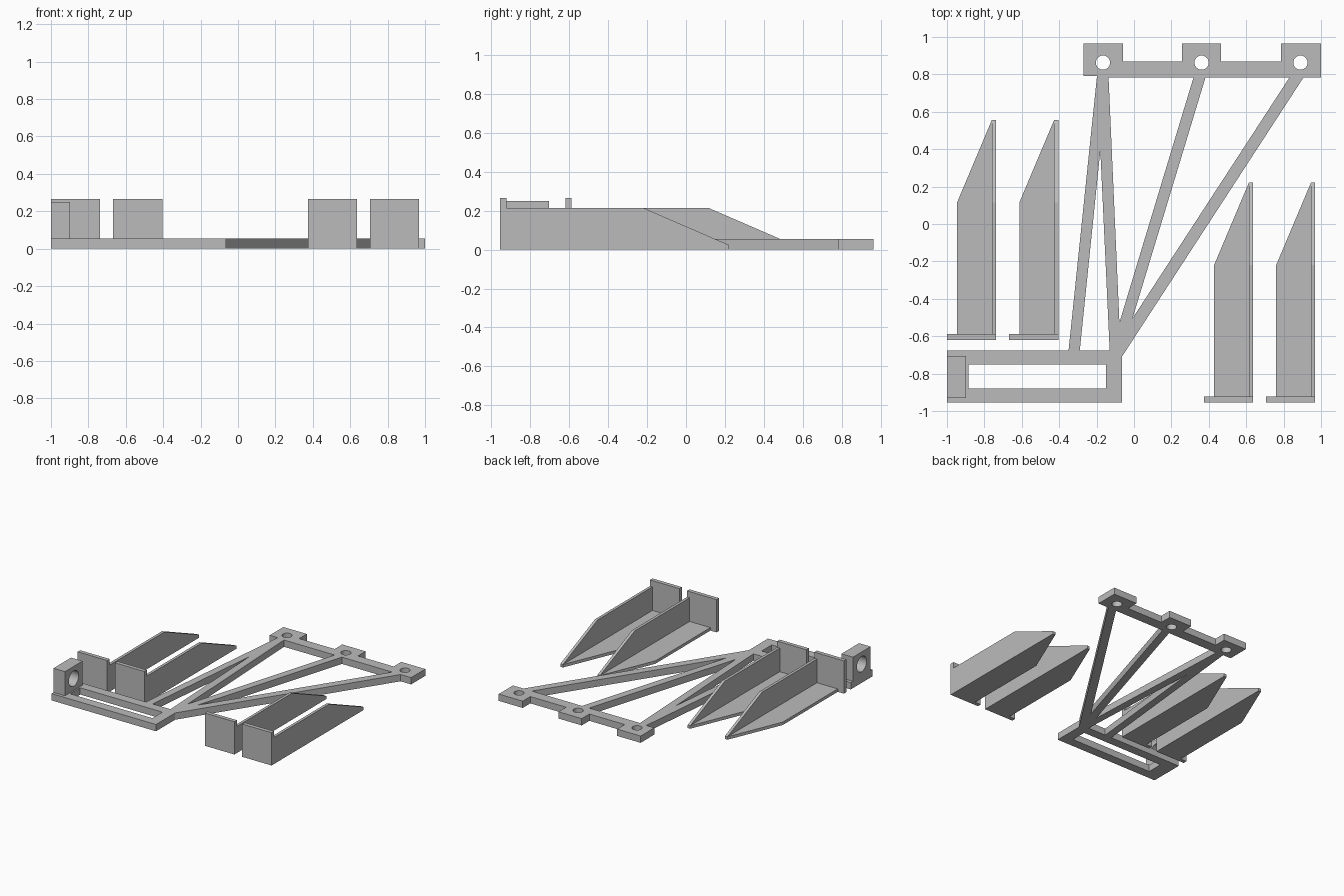
import bpy, bmesh, math
from mathutils import Matrix

if "Cube" in bpy.data.objects:
    bpy.data.objects.remove(bpy.data.objects["Cube"])

grey = bpy.data.materials.new("mid_grey")
grey.diffuse_color = (0.5, 0.5, 0.5, 1)
grey.use_nodes = True
grey.node_tree.nodes["Principled BSDF"].inputs["Base Color"].default_value = grey.diffuse_color

# Local (u, v, depth) -> world, for plan shapes and for side profiles
PLAN = Matrix.Identity(4)
SIDE = Matrix(((0, 0, 1, 0), (1, 0, 0, 0), (0, 1, 0, 0), (0, 0, 0, 1)))


def rect(u0, u1, v0, v1):
    return [(u0, v0), (u1, v0), (u1, v1), (u0, v1)]


def circle(u, v, r, n=32):
    return [(u + r * math.cos(2 * math.pi * i / n),
             v + r * math.sin(2 * math.pi * i / n)) for i in range(n)]


def prism(name, loops, d0, d1, axes=PLAN):
    """Extrude an outline (first loop) with holes (other loops) from d0 to d1."""
    cu = bpy.data.curves.new(name + "_profile", 'CURVE')
    cu.dimensions = '2D'
    cu.fill_mode = 'BOTH'
    cu.extrude = (d1 - d0) / 2
    for loop in loops:
        s = cu.splines.new('POLY')
        s.points.add(len(loop) - 1)
        for p, (u, v) in zip(s.points, loop):
            p.co = (u, v, 0, 1)
        s.use_cyclic_u = True
    tmp = bpy.data.objects.new(name + "_profile", cu)
    bpy.context.collection.objects.link(tmp)
    bpy.context.view_layer.update()
    ev = tmp.evaluated_get(bpy.context.evaluated_depsgraph_get())
    me = bpy.data.meshes.new_from_object(ev)
    bpy.data.objects.remove(tmp)
    bm = bmesh.new()
    bm.from_mesh(me)
    bmesh.ops.remove_doubles(bm, verts=bm.verts, dist=1e-5)
    bmesh.ops.transform(bm, verts=bm.verts,
                        matrix=axes @ Matrix.Translation((0, 0, (d0 + d1) / 2)))
    bmesh.ops.recalc_face_normals(bm, faces=bm.faces)
    for f in bm.faces:
        f.smooth = False
    bm.to_mesh(me)
    bm.free()
    me.name = name
    me.materials.clear()
    me.materials.append(grey)
    ob = bpy.data.objects.new(name, me)
    bpy.context.collection.objects.link(ob)
    return ob


# Flat frame: slotted foot, fanned struts and a rail with three drilled tabs
outline = [(-1, -0.955), (-0.065, -0.955), (-0.065, -0.71), (0.906, 0.783),
           (1, 0.783), (1, 0.965), (0.785, 0.965), (0.785, 0.868),
           (0.465, 0.868), (0.465, 0.965), (0.257, 0.965), (0.257, 0.868),
           (-0.06, 0.868), (-0.06, 0.965), (-0.27, 0.965), (-0.27, 0.79),
           (-0.198, 0.79), (-0.35, -0.677), (-1, -0.677)]
gaps = [
    [(-0.29, -0.677), (-0.13, -0.677), (-0.18, 0.393)],
    [(-0.078, -0.527), (0.318, 0.783), (-0.136, 0.783)],
    [(-0.008, -0.505), (0.831, 0.783), (0.382, 0.783)],
    rect(-0.885, -0.15, -0.88, -0.752),
]
holes = [circle(x, 0.863, 0.038) for x in (-0.166, 0.361, 0.89)]
prism("frame", [outline] + gaps + holes, 0, 0.055)

# Upright block with a cross hole at the end of the foot
prism("pivot_block", [rect(-0.93, -0.705, 0.055, 0.25), circle(-0.817, 0.152, 0.062)],
      -1, -0.897, SIDE)

# Four angle brackets, each with an end plate, a floor and a side wall
for i, (x, y) in enumerate([(-1, -0.62), (-0.667, -0.62), (0.374, -0.955), (0.706, -0.955)]):
    n = f"_{i + 1}"
    inner, right = x + 0.24, x + 0.263
    y1, bend, tip = y + 0.032, y + 0.735, y + 1.176
    prism("bracket_plate" + n, [rect(x, right, y, y1)], 0, 0.265)
    prism("bracket_floor" + n, [[(x + 0.054, y1), (inner, y1), (inner, tip),
                                 (x + 0.054, bend)]], 0, 0.024)
    prism("bracket_wall" + n, [[(y1, 0), (tip, 0), (tip, 0.024), (bend, 0.215),
                                (y1, 0.215)]], inner, right, SIDE)
